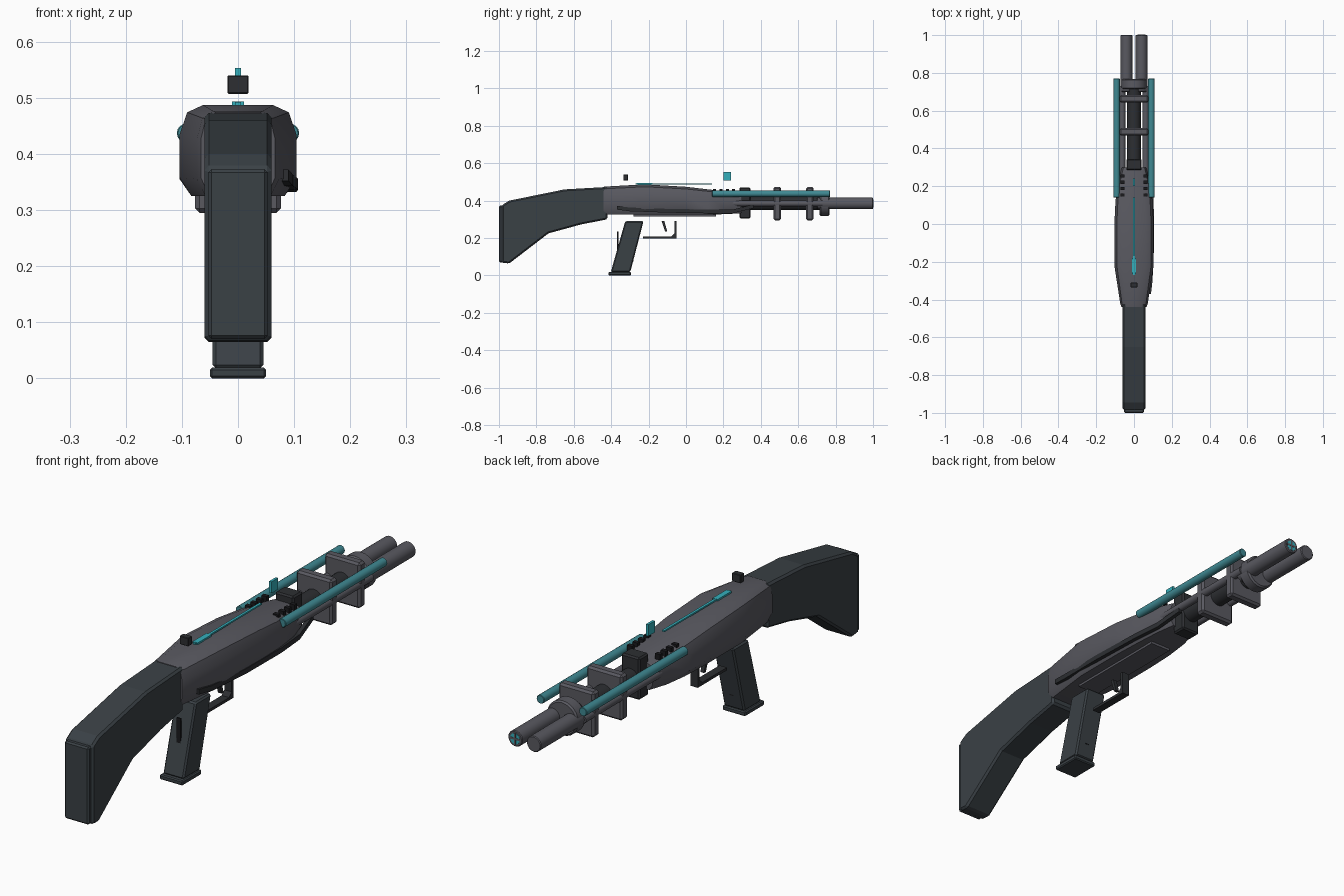
import bpy, bmesh, math
from mathutils import Vector

if "Cube" in bpy.data.objects:
    bpy.data.objects.remove(bpy.data.objects["Cube"])


def material(name, rgb):
    m = bpy.data.materials.new(name)
    m.diffuse_color = (*rgb, 1)
    m.use_nodes = True
    m.node_tree.nodes["Principled BSDF"].inputs["Base Color"].default_value = m.diffuse_color
    return m


METAL = material("grey metal", (0.10, 0.10, 0.118))
STOCK = material("dark slate", (0.042, 0.052, 0.060))
DARK = material("dark metal", (0.026, 0.028, 0.032))
BLACK = material("black", (0.01, 0.01, 0.012))
TEAL = material("teal tube", (0.05, 0.25, 0.29))
GLOW = material("bright teal", (0.035, 0.43, 0.50))


def finish(name, bm, mat, bevel=0, smooth=False):
    bmesh.ops.recalc_face_normals(bm, faces=bm.faces)
    me = bpy.data.meshes.new(name)
    bm.to_mesh(me)
    bm.free()
    me.materials.append(mat)
    ob = bpy.data.objects.new(name, me)
    bpy.context.collection.objects.link(ob)
    if bevel:
        b = ob.modifiers.new("bevel", 'BEVEL')
        b.width, b.segments, b.limit_method = bevel, 1, 'ANGLE'
    if smooth:
        bpy.ops.object.select_all(action='DESELECT')
        ob.select_set(True)
        bpy.context.view_layer.objects.active = ob
        bpy.ops.object.shade_smooth_by_angle(angle=math.radians(35))
    return ob


def box(name, x, y, z, mat, bevel=0):
    """Box from (min, max) ranges."""
    bm = bmesh.new()
    bmesh.ops.create_cube(bm, size=1)
    for v in bm.verts:
        v.co = [r[0] if c < 0 else r[1] for c, r in zip(v.co, (x, y, z))]
    return finish(name, bm, mat, bevel)


def loft(name, rings, mat, bevel=0, smooth=False):
    """Closed skin through equal-length rings of points."""
    bm = bmesh.new()
    rows = [[bm.verts.new(p) for p in r] for r in rings]
    n = len(rows[0])
    for a, b in zip(rows, rows[1:]):
        for i in range(n):
            bm.faces.new((a[i], a[(i + 1) % n], b[(i + 1) % n], b[i]))
    bm.faces.new(rows[0])
    bm.faces.new(rows[-1])
    return finish(name, bm, mat, bevel, smooth)


def tube(name, x, z, y0, y1, r, mat, sides=24, bevel=0):
    rings = [[(x + r * math.cos(2 * math.pi * i / sides), y,
               z + r * math.sin(2 * math.pi * i / sides)) for i in range(sides)]
             for y in (y0, y1)]
    return loft(name, rings, mat, bevel, True)


def plate(name, pts, hw, mat, bevel=0):
    """Side profile (y, z) widened to +-hw."""
    return loft(name, [[(s, y, z) for y, z in pts] for s in (-hw, hw)], mat, bevel)


def path_bar(name, pts, w, h, mat):
    """Rectangular bar along a path running forward."""
    rings = [[(x + a * w, y, z + b * h) for a, b in ((-1, -1), (1, -1), (1, 1), (-1, 1))]
             for x, y, z in pts]
    return loft(name, rings, mat)


# Shoulder stock
plate("stock", [(-0.985, 0.375), (-0.945, 0.40), (-0.65, 0.46), (-0.42, 0.473), (-0.42, 0.30),
                (-0.56, 0.273), (-0.735, 0.225), (-0.945, 0.064), (-0.985, 0.068)],
      0.06, STOCK, 0.008)
box("butt_plate", (-0.053, 0.053), (-1, -0.975), (0.07, 0.373), STOCK, 0.006)

# Receiver: octagonal sections (y, half width, top, bottom)
rings = []
for y, w, t, b in [(-0.44, 0.066, 0.474, 0.328), (-0.42, 0.073, 0.476, 0.325),
                   (-0.22, 0.104, 0.487, 0.325), (0.0, 0.104, 0.474, 0.325),
                   (0.12, 0.098, 0.460, 0.325), (0.22, 0.086, 0.449, 0.328),
                   (0.30, 0.064, 0.438, 0.333)]:
    h = t - b
    half = [(0.60, t), (0.87, t - 0.08 * h), (1, t - 0.32 * h), (1, b + 0.2 * h), (0.8, b)]
    rings.append([(w * f, y, z) for f, z in half] + [(-w * f, y, z) for f, z in reversed(half)])
loft("receiver", rings, METAL, 0, True)
box("belly_plate", (-0.045, 0.045), (-0.28, 0.16), (0.316, 0.328), METAL)
box("front_block", (-0.04, 0.04), (0.285, 0.345), (0.305, 0.47), DARK, 0.006)

# Side lever on the right
path_bar("side_lever", [(0.082, -0.37, 0.362), (0.09, -0.3, 0.353), (0.099, -0.1, 0.346),
                        (0.096, 0.12, 0.342), (0.085, 0.25, 0.342), (0.066, 0.36, 0.37)],
         0.008, 0.010, DARK)

# Barrels, rods, tubes and vents, mirrored
for side, s in (("left", -1), ("right", 1)):
    tube(side + "_barrel", s * 0.04, 0.385, 0.70, 1.0, 0.031, METAL, bevel=0.003)
    tube(side + "_rod", s * 0.062, 0.385, 0.2, 0.73, 0.016, METAL, 16)
    tube(side + "_tube", s * 0.092, 0.437, 0.14, 0.77, 0.017, TEAL, 16, 0.002)
    for i in range(4):
        y = 0.145 + 0.034 * i
        box(f"{side}_vent_{i}", sorted((s * 0.05, s * 0.072)), (y, y + 0.016),
            (0.44, 0.462), BLACK)
tube("core_tube", 0, 0.385, 0.29, 0.74, 0.036, DARK)
tube("barrel_collar", 0, 0.386, 0.715, 0.768, 0.068, METAL, 24, 0.006)

# Clamps around the tubes
for i, y in enumerate((0.468, 0.642)):
    box(f"clamp_{i}", (-0.077, 0.077), (y, y + 0.04), (0.295, 0.473), METAL, 0.008)

# Muzzle lamp: disc with cross bars
tube("muzzle_lamp", 0.04, 0.385, 0.998, 1.001, 0.021, GLOW)
box("lamp_bar_upright", (0.036, 0.044), (0.999, 1.002), (0.363, 0.407), METAL)
box("lamp_bar_level", (0.018, 0.062), (0.999, 1.002), (0.381, 0.389), METAL)

# Sights and top strip
box("rear_sight", (-0.019, 0.019), (-0.335, -0.311), (0.507, 0.54), DARK, 0.002)
box("front_sight", (-0.005, 0.005), (0.2, 0.24), (0.508, 0.553), GLOW)
box("top_strip", (-0.005, 0.005), (-0.27, 0.14), (0.486, 0.492), GLOW)
box("top_strip_end", (-0.011, 0.011), (-0.265, -0.18), (0.486, 0.493), GLOW)

# Grip with base and side seams
plate("grip", [(-0.325, 0.29), (-0.227, 0.29), (-0.298, 0.018), (-0.402, 0.018)], 0.045, STOCK, 0.006)
box("grip_base", (-0.05, 0.05), (-0.415, -0.295), (0, 0.019), STOCK, 0.004)
box("grip_rear_fin", (-0.008, 0.008), (-0.368, -0.362), (0.08, 0.235), BLACK)
box("grip_front_fin", (-0.008, 0.008), (-0.288, -0.282), (0.075, 0.155), BLACK)

# Trigger guard and trigger
plate("trigger_guard", [(-0.23, 0.198), (-0.05, 0.198), (-0.05, 0.292), (-0.062, 0.292),
                        (-0.062, 0.225), (-0.078, 0.209), (-0.23, 0.209)], 0.016, DARK)
plate("trigger", [(-0.13, 0.29), (-0.116, 0.29), (-0.1, 0.235), (-0.112, 0.235)], 0.008, DARK)
